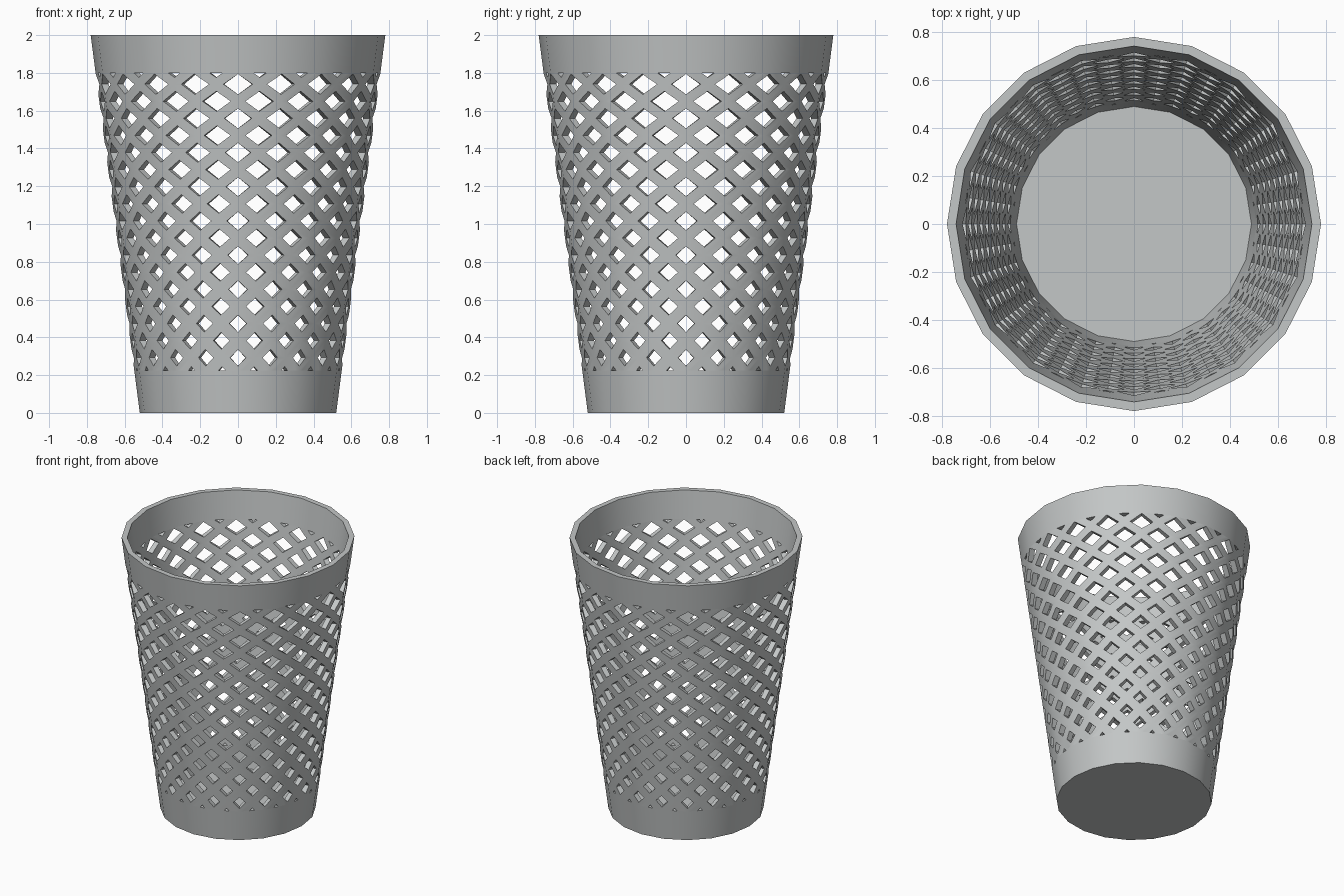
import bpy, bmesh, math

if "Cube" in bpy.data.objects:
    bpy.data.objects.remove(bpy.data.objects["Cube"])

SIDES = 20
THICK = 0.038
Z_LOW, Z_HIGH = 0.225, 1.80      # lattice limits
ROW0, STEP = 0.292, 0.0905       # first hole row and row spacing

grey = bpy.data.materials.new("light grey")
grey.diffuse_color = (0.55, 0.57, 0.57, 1)
grey.use_nodes = True
grey.node_tree.nodes["Principled BSDF"].inputs["Base Color"].default_value = grey.diffuse_color


def radius(z):
    return 0.52 + 0.13 * z


def wall_point(u, z):
    """Point on the 20-sided cone; u counts half facets (even u = corner)."""
    i = math.floor(u / 2)
    f = u / 2 - i
    a, b = (2 * math.pi * k / SIDES for k in (i, i + 1))
    r = radius(z)
    return (r * ((1 - f) * math.cos(a) + f * math.cos(b)),
            r * ((1 - f) * math.sin(a) + f * math.sin(b)), z)


def finish(bm, name):
    bmesh.ops.recalc_face_normals(bm, faces=bm.faces)
    me = bpy.data.meshes.new(name)
    bm.to_mesh(me)
    bm.free()
    me.materials.append(grey)
    ob = bpy.data.objects.new(name, me)
    bpy.context.collection.objects.link(ob)
    bpy.ops.object.select_all(action='DESELECT')
    ob.select_set(True)
    bpy.context.view_layer.objects.active = ob
    bpy.ops.object.shade_smooth_by_angle(angle=math.radians(30))
    return ob


def lathe(name, profile, closed):
    """Turn an (r, z) profile; an open profile gets its two ends capped."""
    bm = bmesh.new()
    rings = [[bm.verts.new((r * math.cos(2 * math.pi * k / SIDES),
                            r * math.sin(2 * math.pi * k / SIDES), z))
              for k in range(SIDES)] for r, z in profile]
    pairs = list(zip(rings, rings[1:]))
    if closed:
        pairs.append((rings[-1], rings[0]))
    for lo, hi in pairs:
        for k in range(SIDES):
            n = (k + 1) % SIDES
            bm.faces.new((lo[k], lo[n], hi[n], hi[k]))
    if not closed:
        bm.faces.new(rings[0])
        bm.faces.new(rings[-1])
    return finish(bm, name)


# solid base band with the floor
FLOOR = 0.06
lathe("base", [(radius(0), 0), (radius(Z_LOW), Z_LOW),
               (radius(Z_LOW) - THICK, Z_LOW), (radius(FLOOR) - THICK, FLOOR)], False)

# solid top rim band
lathe("rim", [(radius(Z_HIGH), Z_HIGH), (radius(2), 2),
              (radius(2) - THICK, 2), (radius(Z_HIGH) - THICK, Z_HIGH)], True)

# diamond lattice wall: one frame of four quads around each hole
bm = bmesh.new()
for row in range(-1, 18):
    z = ROW0 + STEP * row
    t = (z - 0.3) / 1.45
    half_w = 0.042 + 0.036 * t
    half_h = 0.044 + 0.010 * t
    s = half_w / (radius(z) * math.sin(math.pi / SIDES))
    for c in range(row % 2, 2 * SIDES, 2):
        outer = [(c + 1, z), (c, z + STEP), (c - 1, z), (c, z - STEP)]
        inner = [(c + s, z), (c, z + half_h), (c - s, z), (c, z - half_h)]
        for k in range(4):
            n = (k + 1) % 4
            bm.faces.new([bm.verts.new(wall_point(*p))
                          for p in (outer[k], outer[n], inner[n], inner[k])])
bmesh.ops.remove_doubles(bm, verts=bm.verts, dist=0.0005)
for z, n in ((Z_LOW, -1), (Z_HIGH, 1)):
    bmesh.ops.bisect_plane(bm, geom=bm.verts[:] + bm.edges[:] + bm.faces[:],
                           plane_co=(0, 0, z), plane_no=(0, 0, n), clear_outer=True)
# give the lattice its wall thickness
ext = bmesh.ops.extrude_face_region(bm, geom=bm.faces[:], use_keep_orig=True)
for v in ext["geom"]:
    if isinstance(v, bmesh.types.BMVert):
        k = 1 - THICK / radius(v.co.z)
        v.co.x *= k
        v.co.y *= k
finish(bm, "lattice_wall")
